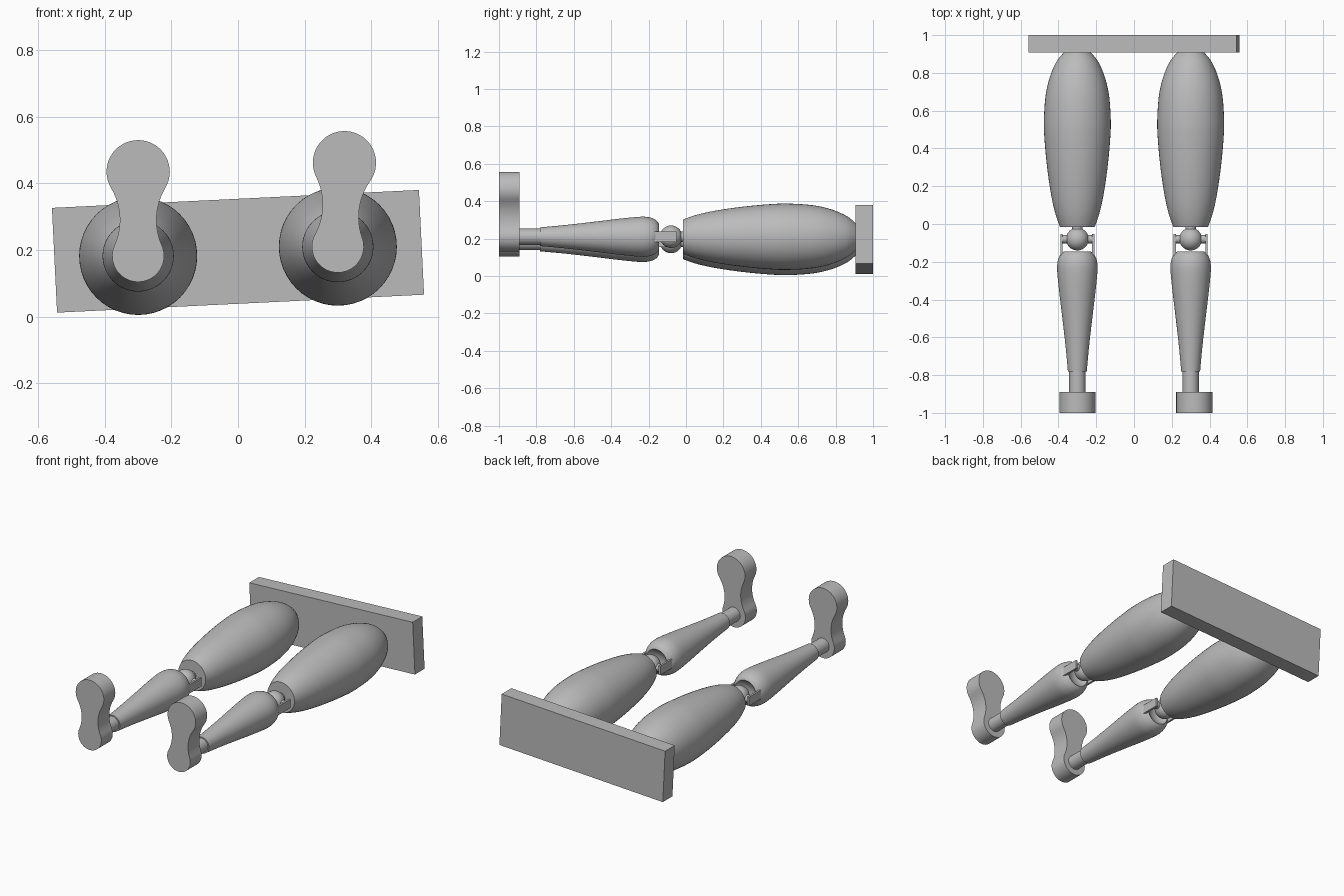
import bpy, bmesh, math
from mathutils import Matrix

if "Cube" in bpy.data.objects:
    bpy.data.objects.remove(bpy.data.objects["Cube"], do_unlink=True)

grey = bpy.data.materials.new("plain_grey")
grey.use_nodes = True
grey.diffuse_color = (0.5, 0.5, 0.5, 1)
grey.node_tree.nodes["Principled BSDF"].inputs["Base Color"].default_value = (0.5, 0.5, 0.5, 1)


def finish(name, bm, loc, tilt=0.0, smooth=True):
    bmesh.ops.recalc_face_normals(bm, faces=bm.faces)
    mesh = bpy.data.meshes.new(name)
    bm.to_mesh(mesh)
    bm.free()
    mesh.materials.append(grey)
    ob = bpy.data.objects.new(name, mesh)
    bpy.context.collection.objects.link(ob)
    ob.location = loc
    ob.rotation_euler = (0, tilt, 0)
    if smooth:
        bpy.ops.object.select_all(action='DESELECT')
        ob.select_set(True)
        bpy.context.view_layer.objects.active = ob
        bpy.ops.object.shade_smooth_by_angle(angle=math.radians(35))
    return ob


def smooth_profile(pts, steps=5):
    """Catmull-Rom through (y, radius) points."""
    out = []
    for i in range(len(pts) - 1):
        a, b, c, d = pts[max(i - 1, 0)], pts[i], pts[i + 1], pts[min(i + 2, len(pts) - 1)]
        for s in range(steps):
            t = s / steps
            out.append(tuple(0.5 * (2 * q + (r - p) * t + (2 * p - 5 * q + 4 * r - e) * t ** 2
                                    + (3 * q - p - 3 * r + e) * t ** 3)
                             for p, q, r, e in zip(a, b, c, d)))
    return out + [pts[-1]]


def lathe(name, profile, loc, sides=48):
    """Revolve (y, radius) points around the y axis."""
    bm = bmesh.new()
    verts = [bm.verts.new((r, y, 0)) for y, r in profile]
    edges = [bm.edges.new(p) for p in zip(verts, verts[1:])]
    bmesh.ops.spin(bm, geom=verts + edges, cent=(0, 0, 0), axis=(0, 1, 0),
                   angle=math.tau, steps=sides)
    bmesh.ops.remove_doubles(bm, verts=bm.verts, dist=1e-4)
    return finish(name, bm, loc)


def box(name, size, loc, tilt=0.0):
    bm = bmesh.new()
    bmesh.ops.create_cube(bm, size=1, matrix=Matrix.Diagonal((*size, 1)))
    return finish(name, bm, loc, tilt, smooth=False)


def arc(cx, cz, r, start, end, n):
    angles = [math.radians(start + (end - start) * i / n) for i in range(n + 1)]
    return [(cx + r * math.cos(a), cz + r * math.sin(a)) for a in angles]


def foot(name, loc, tilt):
    # Right half of a waisted sole, then its mirror
    half = arc(0, 0, 0.078, -90, 24, 16)
    half += arc(0.242, 0.108, 0.187, 204, 149, 12)[1:-1]
    half += arc(0, 0.253, 0.095, -31, 90, 16)
    outline = half + [(-x, z) for x, z in reversed(half[1:-1])]
    bm = bmesh.new()
    face = bm.faces.new([bm.verts.new((x, -1, z)) for x, z in outline])
    grown = bmesh.ops.extrude_face_region(bm, geom=[face])["geom"]
    bmesh.ops.translate(bm, vec=(0, 0.11, 0),
                        verts=[v for v in grown if isinstance(v, bmesh.types.BMVert)])
    # The extruded source face still caps the front
    if not face.is_valid:
        bmesh.ops.holes_fill(bm, edges=bm.edges)
    return finish(name, bm, loc, tilt)


# Hip board, slightly tilted
box("hip_board", (1.104, 0.093, 0.315), (0, 0.9535, 0.196), math.radians(-2.8))

THIGH = [(-0.015, 0.092), (0.05, 0.115), (0.15, 0.138), (0.3, 0.16), (0.45, 0.174),
         (0.55, 0.177), (0.68, 0.168), (0.78, 0.145), (0.86, 0.11), (0.91, 0.07)]
CALF = [(-0.78, 0.05), (-0.65, 0.062), (-0.5, 0.079), (-0.35, 0.097), (-0.24, 0.107),
        (-0.19, 0.102), (-0.16, 0.088), (-0.145, 0.07)]
KNEE_Y = -0.08

for side, x, z, lean in (("right", -0.3, 0.182, 0.0), ("left", 0.3, 0.21, 4.5)):
    loc = (x, 0, z)
    lathe(side + "_thigh", [(-0.015, 0)] + smooth_profile(THIGH) + [(0.91, 0)], loc)
    # Calf with a hollow socket facing the knee ball
    socket = [(KNEE_Y - 0.095 * math.cos(a), 0.095 * math.sin(a))
              for a in (0.7, 0.5, 0.3, 0.15, 0)]
    lathe(side + "_calf", [(-0.78, 0)] + smooth_profile(CALF) + socket, loc)
    lathe(side + "_ankle", [(-0.9, 0), (-0.9, 0.043), (-0.77, 0.043), (-0.77, 0)], loc, 32)
    foot(side + "_foot", loc, math.radians(lean))

    # Knee joint: ball, stem, axle and fork
    ball = [(KNEE_Y + 0.06 * math.cos(a), 0.06 * math.sin(a))
            for a in (math.pi * i / 16 for i in range(17))]
    lathe(side + "_knee_ball", ball, loc, 32)
    lathe(side + "_knee_stem", [(-0.09, 0), (-0.09, 0.028), (-0.01, 0.028), (-0.01, 0)], loc, 24)
    bm = bmesh.new()
    bmesh.ops.create_cone(bm, cap_ends=True, segments=24, radius1=0.022, radius2=0.022,
                          depth=0.18, matrix=Matrix.Rotation(math.pi / 2, 4, 'Y'))
    finish(side + "_knee_axle", bm, (x, KNEE_Y, z))
    for end, sx in (("inner", -1 if x > 0 else 1), ("outer", 1 if x > 0 else -1)):
        box(f"{side}_{end}_fork_arm", (0.012, 0.15, 0.054), (x + sx * 0.084, -0.127, z))
